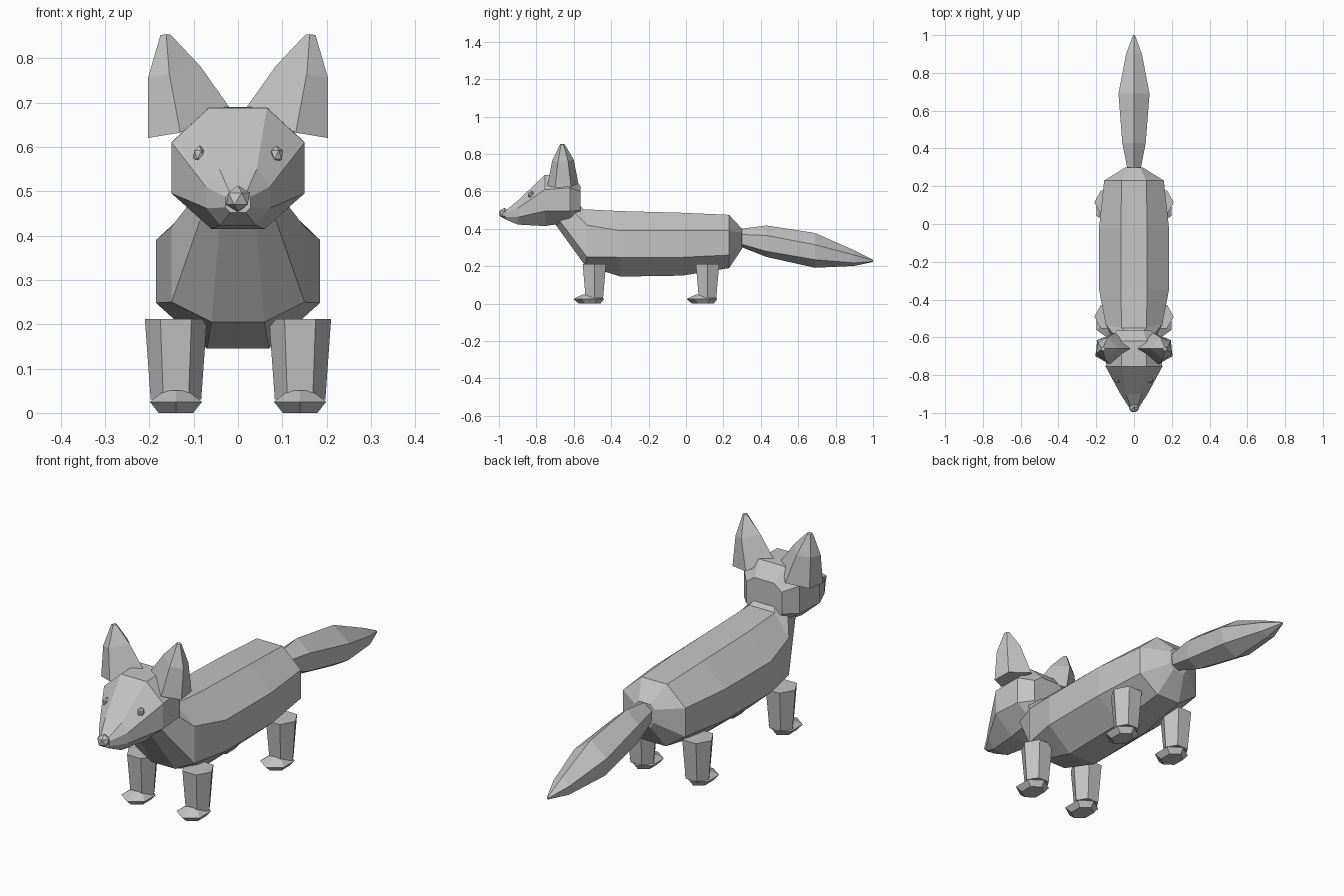
import bpy, bmesh, math
from mathutils import Vector

grey = bpy.data.materials.new("fur grey")
grey.diffuse_color = (0.55, 0.55, 0.55, 1)


def finish(name, bm):
    bmesh.ops.recalc_face_normals(bm, faces=bm.faces)
    mesh = bpy.data.meshes.new(name)
    bm.to_mesh(mesh)
    bm.free()
    mesh.materials.append(grey)
    obj = bpy.data.objects.new(name, mesh)
    bpy.context.collection.objects.link(obj)
    return obj


def loft(name, rings):
    """Skin a list of equal-length point rings and cap both ends."""
    bm = bmesh.new()
    loops = [[bm.verts.new(p) for p in ring] for ring in rings]
    for a, b in zip(loops, loops[1:]):
        n = len(a)
        for i in range(n):
            bm.faces.new((a[i], a[(i + 1) % n], b[(i + 1) % n], b[i]))
    bm.faces.new(loops[0])
    bm.faces.new(loops[-1])
    return finish(name, bm)


def mirrored(half):
    """Close a right-hand half ring (top to bottom) with its mirror image."""
    return half + [(-x, y, z) for x, y, z in reversed(half) if x > 0]


def section(y, top_w, top, side_w, upper, lower, bot_w, bottom):
    return mirrored([(top_w, y, top), (side_w, y, upper), (side_w, y, lower), (bot_w, y, bottom)])


def ball(name, centre, size):
    bm = bmesh.new()
    bmesh.ops.create_icosphere(bm, subdivisions=1, radius=1)
    for v in bm.verts:
        v.co = Vector(centre) + Vector([a * b for a, b in zip(v.co, size)])
    return finish(name, bm)


def hexagon(cx, cy, z, rx, ry, start=0.0):
    return [(cx + rx * math.cos(start + i * math.pi / 3),
             cy + ry * math.sin(start + i * math.pi / 3), z) for i in range(6)]


# Body, from the slanted neck to the rump
loft("body", [
    mirrored([(0.04, -0.58, 0.54), (0.08, -0.62, 0.51), (0.08, -0.68, 0.45), (0.04, -0.71, 0.44)]),
    mirrored([(0.065, -0.55, 0.505), (0.15, -0.53, 0.42), (0.15, -0.53, 0.25), (0.06, -0.54, 0.205)]),
    section(-0.35, 0.07, 0.495, 0.185, 0.39, 0.248, 0.07, 0.145),
    section(-0.02, 0.07, 0.486, 0.185, 0.39, 0.248, 0.07, 0.15),
    section(0.23, 0.065, 0.475, 0.158, 0.39, 0.26, 0.06, 0.19),
    section(0.30, 0.03, 0.40, 0.045, 0.38, 0.32, 0.03, 0.295),
])

# Tail with a ridge along its top and underside: y, width, top, upper, lower, bottom
tail = [(0.29, 0.035, 0.40, 0.37, 0.32, 0.305), (0.43, 0.062, 0.418, 0.365, 0.28, 0.25),
        (0.69, 0.082, 0.378, 0.315, 0.235, 0.192), (0.90, 0.042, 0.285, 0.26, 0.218, 0.202),
        (1.00, 0.005, 0.235, 0.232, 0.226, 0.223)]
loft("tail", [mirrored([(0, y, t), (w, y, u), (w * 0.9, y, l), (0, y, b)])
              for y, w, t, u, l, b in tail])

# Head tapering to the muzzle
loft("head", [
    section(-0.565, 0.05, 0.63, 0.09, 0.60, 0.50, 0.05, 0.46),
    section(-0.62, 0.065, 0.69, 0.14, 0.62, 0.495, 0.06, 0.435),
    section(-0.755, 0.065, 0.688, 0.15, 0.61, 0.495, 0.06, 0.415),
    section(-0.90, 0.042, 0.55, 0.072, 0.51, 0.462, 0.04, 0.423),
    section(-0.968, 0.018, 0.495, 0.028, 0.487, 0.463, 0.018, 0.452),
])
ball("nose", (0, -0.971, 0.483), (0.03, 0.03, 0.03))

for side, label in ((1, "right"), (-1, "left")):
    ball(label + "_eye", (side * 0.087, -0.826, 0.582), (0.016, 0.019, 0.021))

    # Ears: five-sided, pointed, open end resting on the head
    base = [(0.203, -0.70, 0.62), (0.195, -0.615, 0.625), (0.10, -0.575, 0.64),
            (0.02, -0.66, 0.69), (0.13, -0.742, 0.632)]
    middle = [(0.203, -0.685, 0.755), (0.19, -0.63, 0.76), (0.14, -0.60, 0.77),
              (0.085, -0.66, 0.782), (0.155, -0.715, 0.765)]
    tip = [(0.175, -0.668, 0.852), (0.172, -0.655, 0.852), (0.162, -0.65, 0.854),
           (0.152, -0.66, 0.853), (0.162, -0.672, 0.854)]
    loft(label + "_ear", [[(side * x, y, z) for x, y, z in r] for r in (base, middle, tip)])

    # Legs and forward-pointing feet
    for cy, end in ((-0.49, "front"), (0.115, "rear")):
        cx = side * 0.14
        loft(f"{label}_{end}_leg", [hexagon(cx, cy, 0.03, 0.057, 0.054),
                                    hexagon(cx, cy, 0.212, 0.07, 0.072)])
        turn = math.pi / 6
        loft(f"{label}_{end}_foot", [hexagon(cx, cy - 0.025, 0.0, 0.045, 0.058, turn),
                                     hexagon(cx, cy - 0.03, 0.025, 0.068, 0.082, turn),
                                     hexagon(cx, cy - 0.02, 0.05, 0.03, 0.04, turn)])
